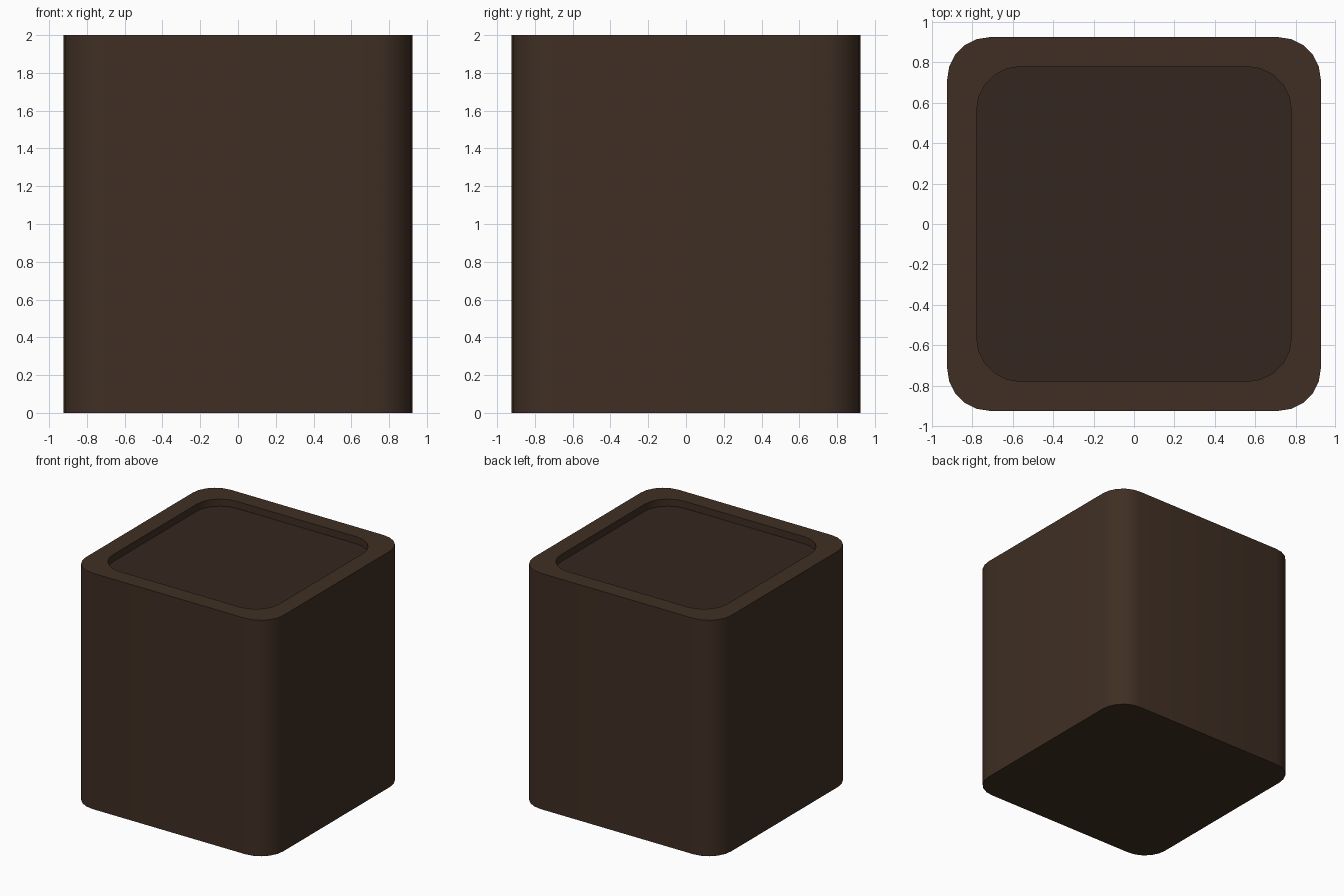
import bpy, bmesh
from math import sin, cos, pi

if "Cube" in bpy.data.objects:
    bpy.data.objects.remove(bpy.data.objects["Cube"])

HALF, RADIUS, HEIGHT = 0.925, 0.21, 2.0
IN_HALF, IN_RADIUS, SOIL_Z = 0.78, 0.22, 1.94
SEG = 5


def material(name, color):
    mat = bpy.data.materials.new(name)
    mat.diffuse_color = (*color, 1)
    mat.use_nodes = True
    mat.node_tree.nodes["Principled BSDF"].inputs["Base Color"].default_value = mat.diffuse_color
    return mat


def ring(bm, half, r, z):
    """Rounded square loop of vertices."""
    verts = []
    for k in range(4):
        cx = (half - r) * (1 if k in (0, 3) else -1)
        cy = (half - r) * (1 if k in (0, 1) else -1)
        for i in range(SEG + 1):
            a = (k + i / SEG) * pi / 2
            verts.append(bm.verts.new((cx + r * cos(a), cy + r * sin(a), z)))
    return verts


def bridge(bm, a, b):
    n = len(a)
    for i in range(n):
        j = (i + 1) % n
        bm.faces.new((a[i], a[j], b[j], b[i]))


def finish(bm, name, mat):
    mesh = bpy.data.meshes.new(name)
    bm.to_mesh(mesh)
    bm.free()
    obj = bpy.data.objects.new(name, mesh)
    bpy.context.collection.objects.link(obj)
    mesh.materials.append(mat)
    bpy.ops.object.select_all(action='DESELECT')
    obj.select_set(True)
    bpy.context.view_layer.objects.active = obj
    bpy.ops.object.shade_smooth_by_angle(angle=pi / 6)


# Planter box: bottom, outer walls, flat rim and inner lip
bm = bmesh.new()
base = ring(bm, HALF, RADIUS, 0)
top = ring(bm, HALF, RADIUS, HEIGHT)
lip = ring(bm, IN_HALF, IN_RADIUS, HEIGHT)
inner = ring(bm, IN_HALF, IN_RADIUS, SOIL_Z)
bm.faces.new(base[::-1])
for a, b in ((base, top), (top, lip), (lip, inner)):
    bridge(bm, a, b)
finish(bm, "planter_box", material("dark_brown", (0.05, 0.028, 0.017)))

# Sunken top surface inside the rim
bm = bmesh.new()
bm.faces.new(ring(bm, IN_HALF, IN_RADIUS, SOIL_Z))
finish(bm, "recessed_surface", material("darker_brown", (0.034, 0.02, 0.013)))
